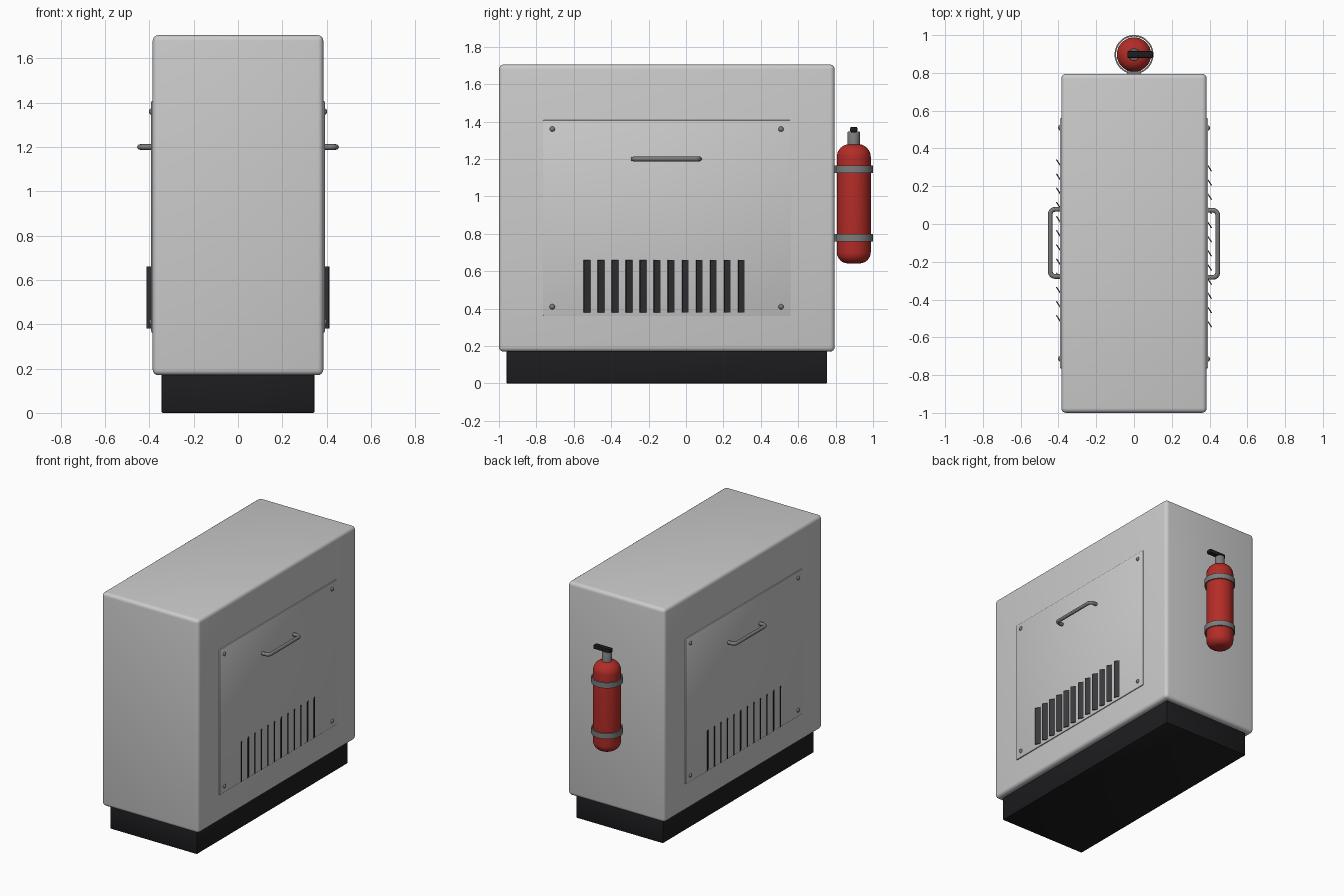
import bpy, bmesh
from math import radians, sin, cos, pi

if "Cube" in bpy.data.objects:
    bpy.data.objects.remove(bpy.data.objects["Cube"])

def material(name, rgb):
    m = bpy.data.materials.new(name)
    m.diffuse_color = (*rgb, 1)
    m.use_nodes = True
    m.node_tree.nodes["Principled BSDF"].inputs["Base Color"].default_value = m.diffuse_color
    return m

BLACK = material("black", (0.012, 0.012, 0.014))
SLAT = material("dark_slat", (0.04, 0.04, 0.045))
METAL = material("metal", (0.2, 0.2, 0.2))
RED = material("red", (0.45, 0.025, 0.02))

def finish(ob, mat=None):
    if mat:
        ob.data.materials.append(mat)
    bpy.ops.object.select_all(action='DESELECT')
    ob.select_set(True)
    bpy.context.view_layer.objects.active = ob
    bpy.ops.object.shade_smooth_by_angle(angle=radians(40))
    return ob

def from_bmesh(name, bm, mat):
    me = bpy.data.meshes.new(name)
    bm.to_mesh(me)
    bm.free()
    ob = bpy.data.objects.new(name, me)
    bpy.context.collection.objects.link(ob)
    return finish(ob, mat)

def box(name, centre, size, mat=None, bevel=0, segments=3, turn=0):
    bm = bmesh.new()
    bmesh.ops.create_cube(bm, size=1)
    bmesh.ops.scale(bm, vec=size, verts=bm.verts)
    if bevel:
        bmesh.ops.bevel(bm, geom=bm.edges[:], offset=bevel, segments=segments,
                        profile=0.5, affect='EDGES')
    ob = from_bmesh(name, bm, mat)
    ob.location = centre
    ob.rotation_euler.z = turn
    return ob

def lathe(name, profile, centre, mat, closed=False, steps=48):
    bm = bmesh.new()
    vs = [bm.verts.new((r, 0, z)) for r, z in profile]
    pairs = list(zip(vs, vs[1:])) + ([(vs[-1], vs[0])] if closed else [])
    edges = [bm.edges.new(p) for p in pairs]
    bmesh.ops.spin(bm, geom=vs + edges, cent=(0, 0, 0), axis=(0, 0, 1),
                   angle=2 * pi, steps=steps)
    bmesh.ops.remove_doubles(bm, verts=bm.verts, dist=1e-5)
    bmesh.ops.recalc_face_normals(bm, faces=bm.faces)
    ob = from_bmesh(name, bm, mat)
    ob.location = centre
    return ob

# Cabinet and recessed plinth
box("cabinet_body", (0, -0.1025, 0.9375), (0.77, 1.795, 1.535), bevel=0.025, segments=4)
box("plinth", (0, -0.1025, 0.09), (0.69, 1.715, 0.18), BLACK, bevel=0.006, segments=2)

# Service panels: the left one is the right one turned half way round
CY = -0.1025
for s, side in ((1, "right"), (-1, "left")):
    def at(x, y, z):
        return (s * x, CY + s * (y - CY), z)

    box(f"panel_{side}", at(0.383, CY, 0.885), (0.018, 1.325, 1.045), bevel=0.005, segments=2)

    # Corner screws
    for i, (y, z) in enumerate([(a, b) for a in (-0.715, 0.508) for b in (0.41, 1.36)]):
        screw = lathe(f"screw_{side}_{i}", [(0, 0.012), (0.009, 0.01), (0.014, 0.004), (0.014, -0.008), (0, -0.008)],
                      at(0.39, y, z), METAL, steps=20)
        screw.rotation_euler.y = s * pi / 2

    # Angled louvre slats
    for i in range(12):
        box(f"louvre_{side}_{i}", at(0.397, -0.525 + 0.075 * i, 0.52),
            (0.006, 0.05, 0.28), SLAT, turn=radians(33))

    # Bent rod handle
    x1, h, r = 0.443, 0.1775, 0.025
    arc = [(x1 - r + r * sin(a), h - r + r * cos(a)) for a in (pi / 2 * k / 6 for k in range(6, -1, -1))]
    half = arc + [(0.385, h)]
    path = [(x, -y) for x, y in reversed(half)] + half
    cu = bpy.data.curves.new(f"handle_{side}", 'CURVE')
    cu.dimensions = '3D'
    cu.bevel_depth = 0.0125
    cu.bevel_resolution = 4
    cu.use_fill_caps = True
    sp = cu.splines.new('POLY')
    sp.points.add(len(path) - 1)
    for p, (x, y) in zip(sp.points, path):
        p.co = (*at(x, y + CY - 0.0025, 1.2), 1)
    ob = bpy.data.objects.new(f"handle_{side}", cu)
    bpy.context.collection.objects.link(ob)
    cu.materials.append(METAL)

# Fire extinguisher on the back
EY = 0.897
R, E = 0.091, 0.06
low = [(R - E + E * sin(a), 0.642 + E - E * cos(a)) for a in (pi / 2 * k / 8 for k in range(9))]
high = [(R - 0.07 + 0.07 * cos(a), 1.21 + 0.07 * sin(a)) for a in (pi / 2 * k / 8 for k in range(9))]
lathe("extinguisher_tank", [(0, 0.642)] + low + high + [(0, 1.28)], (0, EY, 0), RED)
lathe("extinguisher_neck", [(0, 1.26), (0.033, 1.26), (0.033, 1.342), (0.03, 1.347), (0, 1.347)],
      (0, EY, 0), METAL, steps=32)
box("extinguisher_lever", (0.032, EY, 1.357), (0.135, 0.038, 0.03), BLACK, bevel=0.008, segments=2)

# Straps and wall brackets
for i, z in enumerate((0.78, 1.145)):
    lathe(f"strap_{i}", [(0.095, z - 0.02), (0.103, z - 0.02), (0.103, z + 0.02), (0.095, z + 0.02)],
          (0, EY, 0), METAL, closed=True)
    box(f"bracket_{i}", (0, 0.798, z), (0.076, 0.03, 0.04), METAL)
